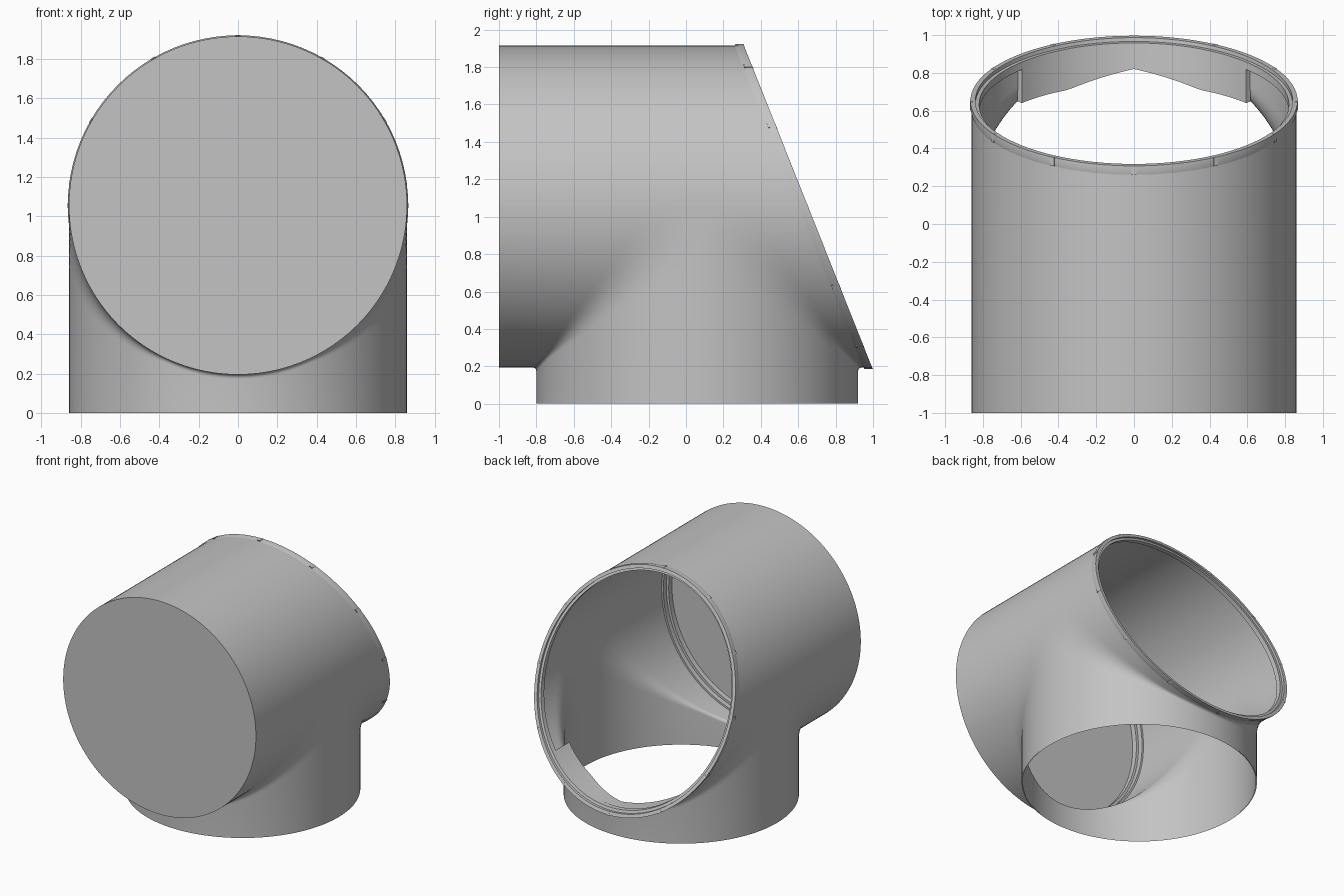
import bpy
import bmesh
from math import sin, cos, pi, sqrt, radians

old = bpy.data.objects.get("Cube")
if old:
    bpy.data.objects.remove(old, do_unlink=True)

AXIS_Z = 1.055    # height of the horizontal pipe axis
AXIS_Y = 0.06     # position of the vertical pipe axis
RADIUS = 0.86
STEPS = 80

grey = bpy.data.materials.new("plain_grey")
grey.diffuse_color = (0.55, 0.55, 0.55, 1)
grey.use_nodes = True
grey.node_tree.nodes["Principled BSDF"].inputs["Base Color"].default_value = grey.diffuse_color


def slant(z):
    """Depth of the sloping back opening at a height."""
    return 0.31 + (1.915 - z) * 0.398


def finish(name, bm, angle=30):
    mesh = bpy.data.meshes.new(name)
    bm.to_mesh(mesh)
    bm.free()
    mesh.materials.append(grey)
    obj = bpy.data.objects.new(name, mesh)
    bpy.context.collection.objects.link(obj)
    bpy.ops.object.select_all(action="DESELECT")
    obj.select_set(True)
    bpy.context.view_layer.objects.active = obj
    bpy.ops.object.shade_smooth_by_angle(angle=radians(angle))
    return obj


def fillet(h, side, r):
    """Blend in one corner between the pipes, widening towards the flanks."""
    s = max(0.025, 0.303 * (r - h))
    points = []
    for k in range(9):
        t = k / 8
        points.append((AXIS_Y + side * (h + s * (1 - t) ** 2),
                       AXIS_Z - h - s * t * t))
    return points


def pipe_shell(name, r, front, inward=False):
    """Loft of cross-sections from the right flank to the left flank."""
    bm = bmesh.new()
    front_rows, back_rows = [], []
    for i in range(STEPS + 1):
        a = -pi / 2 + pi * i / STEPS
        x, h = r * sin(a), r * cos(a)
        top, low = AXIS_Z + h, AXIS_Z - h
        front_part = [(slant(top), top), (front, top), (front, low)]
        front_part += fillet(h, -1, r) + [(AXIS_Y - h, 0)]
        back_part = [(AXIS_Y + h, 0)] + fillet(h, 1, r)[::-1] + [(slant(low), low)]
        for rows, part in ((front_rows, front_part), (back_rows, back_part)):
            rows.append([bm.verts.new((x, y, z)) for y, z in part])
    for rows in (front_rows, back_rows):
        for p, q in zip(rows, rows[1:]):
            for j in range(len(p) - 1):
                bm.faces.new((p[j], p[j + 1], q[j + 1], q[j]))
    # flat patch where both blends meet on each flank
    for end, sign in ((0, -1), (-1, 1)):
        patch = bm.faces.new(front_rows[end][3:-1] + back_rows[end][2:-1])
        patch.normal_update()
        if patch.normal.x * sign < 0:
            patch.normal_flip()
    bmesh.ops.remove_doubles(bm, verts=bm.verts, dist=0.0001)
    if inward:
        bmesh.ops.reverse_faces(bm, faces=bm.faces)
    return finish(name, bm)


def ring(name, profile, depth, start=0, sweep=2 * pi, steps=96):
    """Sweep a closed (radius, offset) profile about the horizontal axis."""
    bm = bmesh.new()
    full = sweep > 6
    rows = []
    for i in range(steps if full else steps + 1):
        a = start + sweep * i / steps
        row = []
        for r, d in profile(a):
            z = AXIS_Z - r * cos(a)
            row.append(bm.verts.new((r * sin(a), depth(z) + d, z)))
        rows.append(row)
    n = len(rows[0])
    for i in range(len(rows) if full else len(rows) - 1):
        p, q = rows[i], rows[(i + 1) % len(rows)]
        for j in range(n):
            k = (j + 1) % n
            bm.faces.new((p[j], p[k], q[k], q[j]))
    if not full:
        bm.faces.new(rows[0])
        bm.faces.new(rows[-1])
    bmesh.ops.recalc_face_normals(bm, faces=bm.faces)
    return finish(name, bm)


# Thin-walled junction of the two pipes
pipe_shell("outer_shell", RADIUS, -1.0)
pipe_shell("inner_shell", RADIUS - 0.006, -0.992, inward=True)

# Stepped collar round the sloping opening
ring("back_collar", lambda a: [(0.866, -0.03), (0.866, 0), (0.84, 0), (0.84, -0.02),
                               (0.82, -0.02), (0.82, -0.06), (0.857, -0.06)], slant)


# Sleeve tongue inside the lower part of the opening
def tongue_profile(a):
    inner = -0.16 - 0.08 * min(1, abs(a) / radians(25))
    return [(0.825, -0.055), (0.857, -0.055), (0.857, inner), (0.825, inner)]


ring("lower_sleeve", tongue_profile, slant, -radians(46), radians(92), 32)

# Stepped seat behind the closed front
ring("front_seat", lambda a: [(0.857, 0.005), (0.857, 0.09), (0.84, 0.09),
                              (0.84, 0.05), (0.82, 0.05), (0.82, 0.005)], lambda z: -1.0)

# Small clips spaced round the collar
for i in range(12):
    mid = 2 * pi * i / 12
    ring("collar_clip", lambda a: [(0.852, -0.045), (0.868, -0.045), (0.868, 0.001),
                                   (0.852, 0.001)], slant, mid - 0.015, 0.03, 2)
